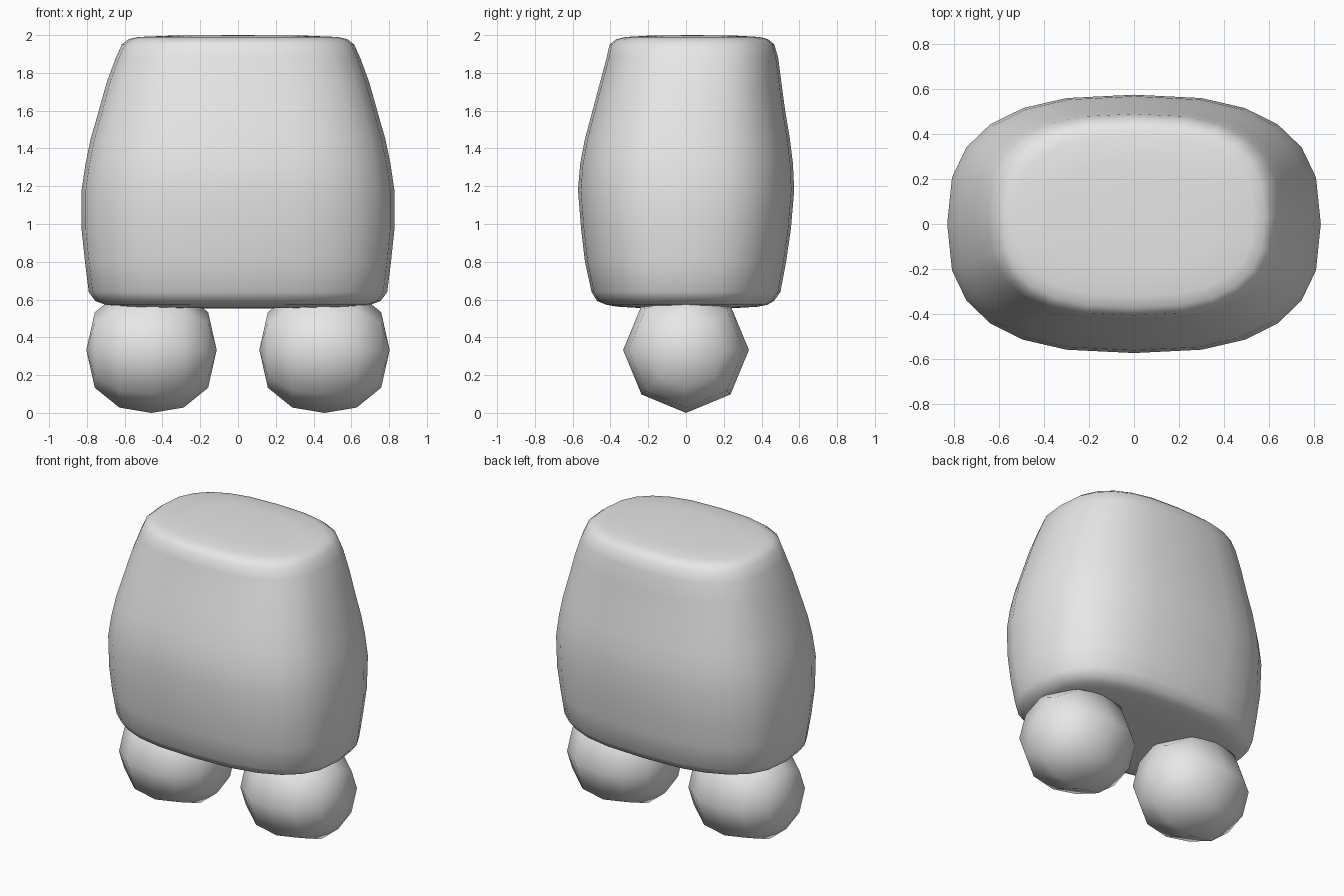
import bpy, bmesh
from math import sin, cos, pi, copysign

cube = bpy.data.objects.get("Cube")
if cube:
    bpy.data.objects.remove(cube, do_unlink=True)

grey = bpy.data.materials.new("plain grey")
grey.use_nodes = True
colour = (0.8, 0.8, 0.8, 1)
grey.diffuse_color = colour
grey.node_tree.nodes["Principled BSDF"].inputs["Base Color"].default_value = colour


def loft(name, rings, start, end):
    """Skin a list of point rings and close both ends with a fan to a tip."""
    bm = bmesh.new()
    loops = [[bm.verts.new(p) for p in ring] for ring in rings]
    count = len(loops[0])
    for low, high in zip(loops, loops[1:]):
        for i in range(count):
            j = (i + 1) % count
            bm.faces.new((low[i], low[j], high[j], high[i]))
    for tip, loop in ((start, loops[0]), (end, loops[-1])):
        v = bm.verts.new(tip)
        for i in range(count):
            bm.faces.new((v, loop[i], loop[(i + 1) % count]))
    bmesh.ops.recalc_face_normals(bm, faces=bm.faces)
    for f in bm.faces:
        f.smooth = True
    mesh = bpy.data.meshes.new(name)
    bm.to_mesh(mesh)
    bm.free()
    mesh.materials.append(grey)
    obj = bpy.data.objects.new(name, mesh)
    bpy.context.collection.objects.link(obj)
    return obj


def rounded(t):
    """Point on a unit rounded rectangle."""
    power = 2 / 2.65
    return [copysign(abs(v) ** power, v) for v in (cos(t), sin(t))]


# Body: height, half width, front reach, back reach
profile = [
    (0.555, 0.40, -0.24, 0.26), (0.562, 0.62, -0.36, 0.38),
    (0.572, 0.70, -0.42, 0.43), (0.592, 0.755, -0.47, 0.465),
    (0.64, 0.79, -0.50, 0.50), (0.80, 0.81, -0.535, 0.53),
    (0.97, 0.828, -0.555, 0.555), (1.18, 0.828, -0.572, 0.573),
    (1.32, 0.807, -0.56, 0.566), (1.45, 0.78, -0.535, 0.55),
    (1.60, 0.737, -0.495, 0.525), (1.75, 0.695, -0.455, 0.505),
    (1.88, 0.647, -0.42, 0.488), (1.95, 0.615, -0.405, 0.468),
    (1.978, 0.58, -0.37, 0.435), (1.99, 0.53, -0.32, 0.39),
    (1.997, 0.36, -0.20, 0.27),
]
SIDES = 24
body_rings = []
for z, half, front, back in profile:
    ring = []
    for i in range(SIDES):
        x, y = rounded(2 * pi * i / SIDES)
        ring.append((half * x, (front + back) / 2 + (back - front) / 2 * y, z))
    body_rings.append(ring)
loft("body", body_rings, (0, 0.01, 0.553), (0, 0.035, 2.0))

# Feet: eight-sided balls with their poles pointing sideways
steps = [(0.30, 0.20), (0.17, 0.305), (0, 0.333)]
steps = [(-x, r) for x, r in steps] + [(x, r) for x, r in reversed(steps[:-1])]
for name, side in (("left_foot", 1), ("right_foot", -1)):
    foot_rings = [[(x, r * cos(pi * i / 4), r * sin(pi * i / 4)) for i in range(8)]
                  for x, r in steps]
    foot = loft(name, foot_rings, (-0.345, 0, 0), (0.345, 0, 0))
    foot.location = (side * 0.458, 0, 0.333)
